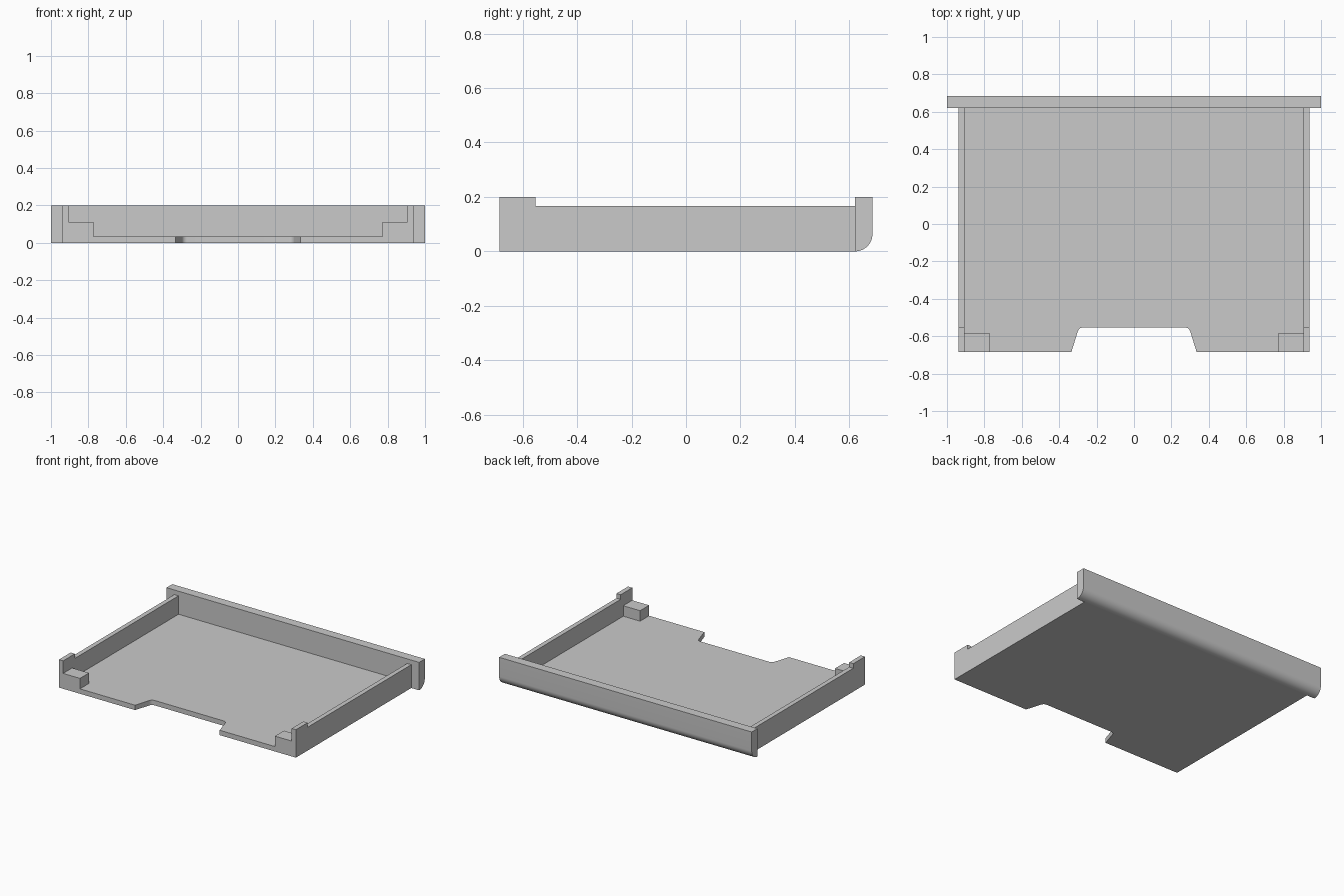
import bpy
import bmesh
import math
from mathutils import Vector

cube = bpy.data.objects.get("Cube")
if cube:
    bpy.data.objects.remove(cube, do_unlink=True)

# Single flat grey
grey = bpy.data.materials.new("plain_grey")
grey.use_nodes = True
colour = (0.59, 0.59, 0.59, 1)
grey.diffuse_color = colour
grey.node_tree.nodes["Principled BSDF"].inputs["Base Color"].default_value = colour

# Main dimensions
FRONT, BACK = -0.685, 0.685
PANEL_FRONT = 0.62
INNER, OUTER = 0.905, 0.938
FLOOR, RAIL, TOP = 0.035, 0.167, 0.2


def fillet(before, corner, after, radius, steps=10):
    """Points of a rounded corner, running from the before side to the after side."""
    p = Vector(corner)
    a = (Vector(before) - p).normalized()
    b = (Vector(after) - p).normalized()
    half = a.angle(b) / 2
    centre = p + (a + b).normalized() * (radius / math.sin(half))
    reach = radius / math.tan(half)
    start = (p + a * reach - centre).normalized()
    end = (p + b * reach - centre).normalized()
    return [tuple(centre + start.slerp(end, i / steps).normalized() * radius)
            for i in range(steps + 1)]


def prism(name, outline, axis, low, high):
    """Extrude an outline along x (outline in y, z) or along z (outline in x, y)."""
    bm = bmesh.new()
    place = (lambda u, v: (low, u, v)) if axis == "x" else (lambda u, v: (u, v, low))
    face = bm.faces.new([bm.verts.new(place(u, v)) for u, v in outline])
    moved = bmesh.ops.extrude_face_region(bm, geom=[face], use_keep_orig=True)["geom"]
    shift = Vector((1, 0, 0) if axis == "x" else (0, 0, 1)) * (high - low)
    bmesh.ops.translate(bm, vec=shift,
                        verts=[g for g in moved if isinstance(g, bmesh.types.BMVert)])
    bmesh.ops.recalc_face_normals(bm, faces=bm.faces)
    mesh = bpy.data.meshes.new(name)
    bm.to_mesh(mesh)
    bm.free()
    mesh.materials.append(grey)
    obj = bpy.data.objects.new(name, mesh)
    bpy.context.collection.objects.link(obj)
    bpy.ops.object.select_all(action="DESELECT")
    obj.select_set(True)
    bpy.context.view_layer.objects.active = obj
    bpy.ops.object.shade_smooth_by_angle(angle=math.radians(30))


def rectangle(a, b, c, d):
    return [(a, c), (b, c), (b, d), (a, d)]


# Floor with a flared, round-cornered notch in its front edge
mouth, notch = (0.335, FRONT), (0.294, -0.553)
half = [(INNER, PANEL_FRONT), (INNER, FRONT), mouth]
half += fillet(mouth, notch, (0, notch[1]), 0.03)
floor = half + [(-x, y) for x, y in reversed(half)]
prism("floor", floor, "z", 0, FLOOR)

# Back panel with a rounded lower rear edge
panel = [(PANEL_FRONT, TOP), (PANEL_FRONT, 0)]
panel += fillet(panel[1], (BACK, 0), (BACK, TOP), 0.064, 14) + [(BACK, TOP)]
prism("back_panel", panel, "x", -1, 1)

# Side walls with raised front ends, and corner blocks
wall = [(FRONT, 0), (PANEL_FRONT, 0), (PANEL_FRONT, RAIL),
        (-0.553, RAIL), (-0.553, TOP), (FRONT, TOP)]
for side, sign in (("left", 1), ("right", -1)):
    low, high = sorted((sign * INNER, sign * OUTER))
    prism(side + "_wall", wall, "x", low, high)
    low, high = sorted((sign * 0.772, sign * INNER))
    prism(side + "_corner_block", rectangle(FRONT, -0.583, FLOOR, 0.11), "x", low, high)
